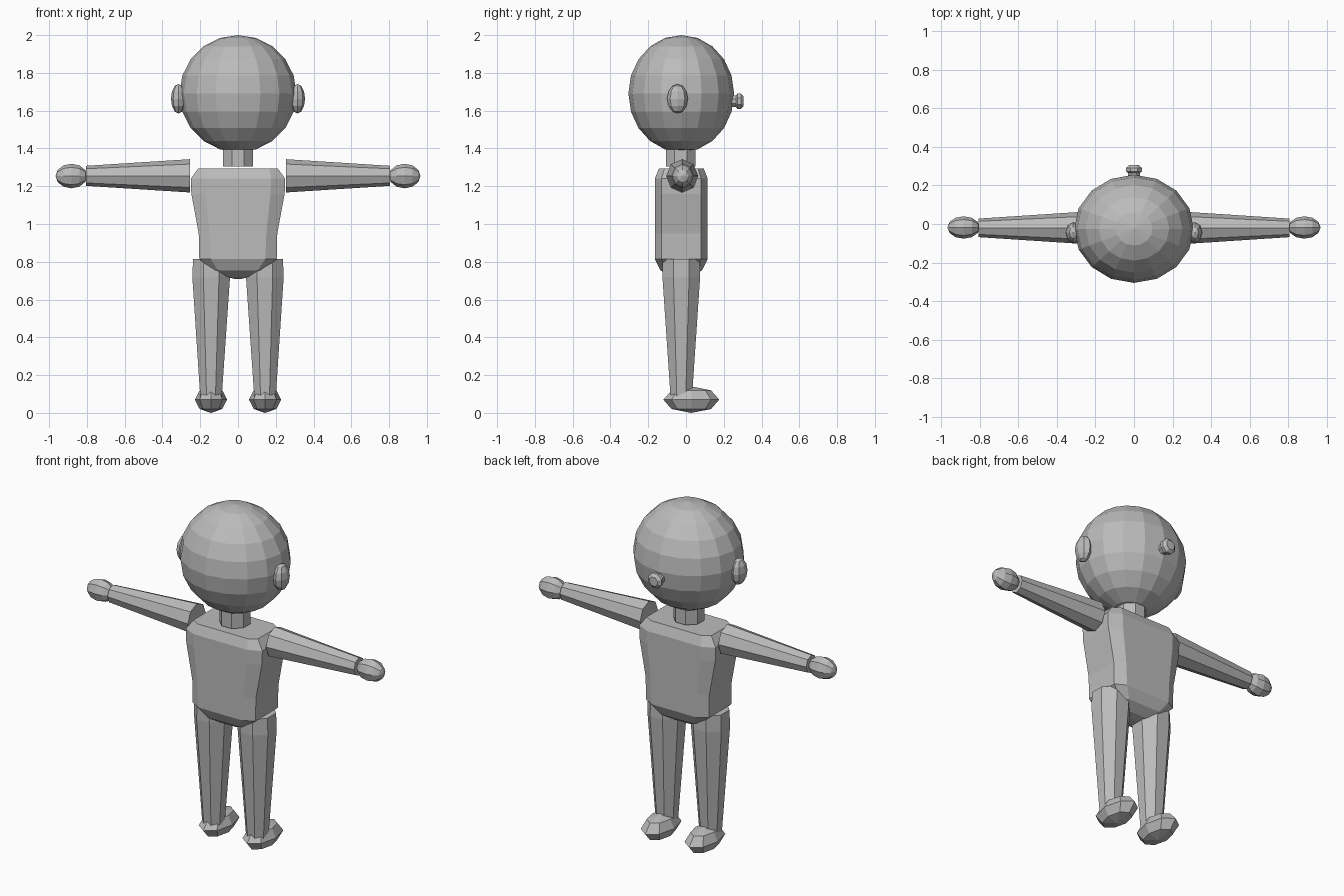
import bpy, bmesh, math
from mathutils import Matrix

if "Cube" in bpy.data.objects:
    bpy.data.objects.remove(bpy.data.objects["Cube"])

grey = bpy.data.materials.new("plain grey")
grey.diffuse_color = (0.5, 0.5, 0.5, 1)
grey.use_nodes = True
grey.node_tree.nodes["Principled BSDF"].inputs["Base Color"].default_value = grey.diffuse_color
YC = -0.025  # body centre line in y


def finish(name, bm):
    bmesh.ops.recalc_face_normals(bm, faces=bm.faces[:])
    mesh = bpy.data.meshes.new(name)
    bm.to_mesh(mesh)
    bm.free()
    mesh.materials.append(grey)
    obj = bpy.data.objects.new(name, mesh)
    bpy.context.collection.objects.link(obj)
    return obj


def loft(name, rings):
    """Skin a list of equal-length point rings and cap both ends."""
    bm = bmesh.new()
    loops = [[bm.verts.new(p) for p in ring] for ring in rings]
    n = len(loops[0])
    for a, b in zip(loops, loops[1:]):
        for i in range(n):
            bm.faces.new((a[i], a[(i + 1) % n], b[(i + 1) % n], b[i]))
    bm.faces.new(loops[0])
    bm.faces.new(loops[-1])
    return finish(name, bm)


def ring(centre, axis, rx, ry, turn=0.0, n=8):
    """Regular n-sided ring around the given axis."""
    pts = []
    for i in range(n):
        a = math.tau * (i + turn) / n
        u, v = rx * math.cos(a), ry * math.sin(a)
        off = {'X': (0, u, v), 'Y': (u, 0, v), 'Z': (u, v, 0)}[axis]
        pts.append([c + o for c, o in zip(centre, off)])
    return pts


def ball(name, centre, size, seg, rings, axis='Z'):
    """Ellipsoid with its poles along the given axis."""
    bm = bmesh.new()
    bmesh.ops.create_uvsphere(bm, u_segments=seg, v_segments=rings, radius=1)
    if axis == 'X':
        bm.transform(Matrix.Rotation(math.pi / 2, 4, 'Y'))
    bm.transform(Matrix.Translation(centre) @ Matrix.Diagonal((*size, 1)))
    return finish(name, bm)


def torso_ring(z, side, front, depth):
    """Rectangle with cut corners."""
    s = depth * 0.75
    pts = [(side, -s), (side, s), (front, depth), (-front, depth),
           (-side, s), (-side, -s), (-front, -depth), (front, -depth)]
    return [(x, YC + y, z) for x, y in pts]


# head, neck and nose
ball("head", (0, YC, 1.69), (0.31, 0.28, 0.31), 16, 10)
loft("neck", [ring((0, YC - 0.003, z), 'Z', 0.085, 0.085, 0.5) for z in (1.305, 1.45)])
loft("nose", [ring((0, y, 1.65), 'Y', r, r, 0.5) for y, r in
              ((0.2, 0.033), (0.265, 0.033), (0.272, 0.045), (0.29, 0.045), (0.305, 0.028))])

# torso tapering to a rounded pelvis
loft("torso", [torso_ring(*row) for row in (
    (1.295, 0.21, 0.165, 0.118), (1.24, 0.25, 0.175, 0.14), (1.16, 0.247, 0.172, 0.14),
    (0.95, 0.208, 0.15, 0.14), (0.815, 0.205, 0.145, 0.14), (0.755, 0.14, 0.105, 0.11),
    (0.72, 0.065, 0.05, 0.06), (0.71, 0.02, 0.015, 0.02))])

# paired parts
for s, side in ((-1, "left"), (1, "right")):
    ball(side + "_ear", (s * 0.315, -0.045, 1.663), (0.04, 0.055, 0.078), 8, 6)
    loft(side + "_arm", [ring((s * x, YC + 0.005, 1.255), 'X', ry, rz) for x, ry, rz in
                         ((0.255, 0.084, 0.088), (0.805, 0.048, 0.053))])
    ball(side + "_hand", (s * 0.882, -0.018, 1.254), (0.084, 0.058, 0.065), 8, 6, 'X')
    loft(side + "_leg", [ring((s * x, YC, z), 'Z', r, r, 0.5) for x, z, r in
                         ((0.14, 0.815, 0.106), (0.142, 0.72, 0.108), (0.143, 0.09, 0.062))])
    ball(side + "_foot", (s * 0.143, 0.028, 0.07), (0.085, 0.148, 0.07), 8, 4)
